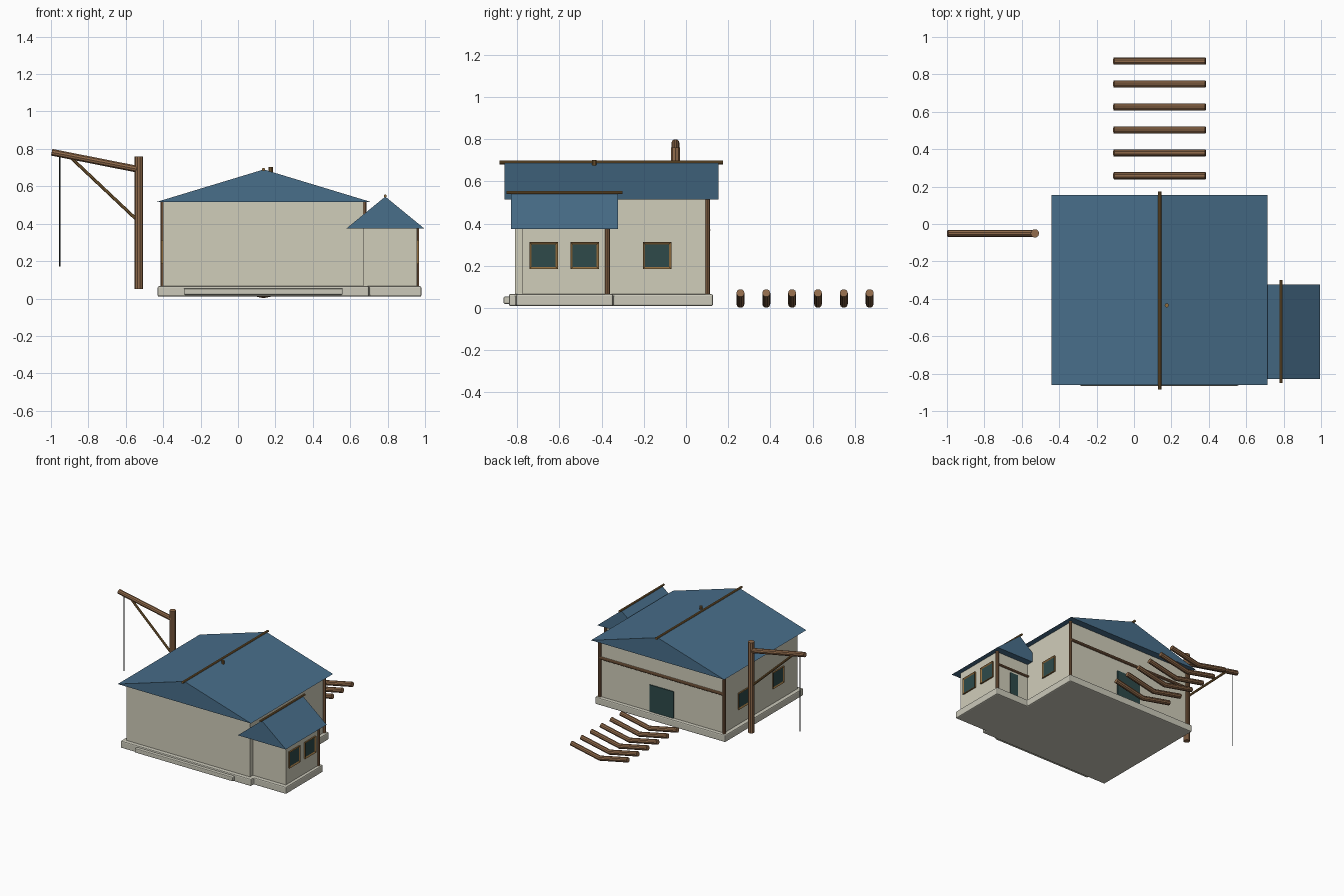
import bpy, bmesh
from mathutils import Vector

cube = bpy.data.objects.get("Cube")
if cube:
    bpy.data.objects.remove(cube, do_unlink=True)


def material(name, rgb):
    lin = [((c / 255 + 0.055) / 1.055) ** 2.4 for c in rgb] + [1]
    mat = bpy.data.materials.new(name)
    mat.use_nodes = True
    mat.diffuse_color = lin
    mat.node_tree.nodes["Principled BSDF"].inputs["Base Color"].default_value = lin
    return mat


PLASTER = material("cream plaster", (208, 205, 186))
STONE = material("pale stone", (203, 201, 186))
ROOF = material("slate blue", (72, 110, 138))
WOOD = material("brown timber", (146, 108, 76))
TRIM = material("golden timber", (142, 108, 62))
GLASS = material("dark teal", (46, 74, 74))
ROPE = material("dark rope", (36, 42, 42))


def make(name, bm, *mats):
    bmesh.ops.recalc_face_normals(bm, faces=bm.faces)
    mesh = bpy.data.meshes.new(name)
    bm.to_mesh(mesh)
    bm.free()
    for mat in mats:
        mesh.materials.append(mat)
    obj = bpy.data.objects.new(name, mesh)
    bpy.context.collection.objects.link(obj)
    return obj


def prism(name, points, direction, mat, bevel=0):
    """Extrude a closed outline along a direction."""
    bm = bmesh.new()
    face = bm.faces.new([bm.verts.new(p) for p in points])
    ext = bmesh.ops.extrude_face_region(bm, geom=[face], use_keep_orig=True)
    verts = [g for g in ext["geom"] if isinstance(g, bmesh.types.BMVert)]
    bmesh.ops.translate(bm, verts=verts, vec=direction)
    obj = make(name, bm, mat)
    if bevel:
        mod = obj.modifiers.new("soft edges", "BEVEL")
        mod.width, mod.segments = bevel, 2
    return obj


def box(name, lo, hi, mat, bevel=0):
    pts = [(lo[0], lo[1]), (hi[0], lo[1]), (hi[0], hi[1]), (lo[0], hi[1])]
    return prism(name, [(x, y, lo[2]) for x, y in pts], (0, 0, hi[2] - lo[2]), mat, bevel)


def pole(name, path, radius, mat):
    """Round timber swept along a straight or bent path."""
    curve = bpy.data.curves.new(name, "CURVE")
    curve.dimensions = "3D"
    curve.bevel_depth, curve.bevel_resolution = radius, 3
    curve.use_fill_caps = True
    spline = curve.splines.new("POLY")
    spline.points.add(len(path) - 1)
    for point, co in zip(spline.points, path):
        point.co = (*co, 1)
    curve.materials.append(mat)
    obj = bpy.data.objects.new(name, curve)
    bpy.context.collection.objects.link(obj)
    bpy.ops.object.select_all(action="DESELECT")
    obj.select_set(True)
    bpy.context.view_layer.objects.active = obj
    bpy.ops.object.convert(target="MESH")
    bpy.ops.object.shade_smooth_by_angle()


def window(name, x, y, side):
    """Framed window on a wall facing along x, with a recessed pane."""
    bm = bmesh.new()
    bmesh.ops.create_cube(bm, size=1)
    bmesh.ops.scale(bm, verts=bm.verts, vec=(0.022, 0.135, 0.128))
    bmesh.ops.translate(bm, verts=bm.verts, vec=(x, y, 0.249))
    bm.normal_update()
    outer = max(bm.faces, key=lambda f: f.normal.x * side)
    bmesh.ops.inset_region(bm, faces=[outer], thickness=0.015)
    bmesh.ops.translate(bm, verts=outer.verts, vec=(-0.007 * side, 0, 0))
    outer.material_index = 1
    make(name, bm, TRIM, GLASS)


def gable_roof(name, x0, x1, y0, y1, z0, z1):
    outline = [(x0, y0, z0), (x1, y0, z0), ((x0 + x1) / 2, y0, z1)]
    prism(name, outline, (0, y1 - y0, 0), ROOF)


# Stone base with the front ledge
base = [(-0.43, -0.84), (0.70, -0.84), (0.70, -0.805), (0.98, -0.805),
        (0.98, -0.346), (0.70, -0.346), (0.70, 0.128), (-0.43, 0.128)]
prism("stone_base", [(x, y, 0.01) for x, y in base], (0, 0, 0.056), STONE, 0.008)
box("front_ledge", (-0.29, -0.865, 0.02), (0.56, -0.83, 0.054), STONE, 0.006)

# Walls
box("main_walls", (-0.40, -0.81, 0.05), (0.672, 0.10, 0.525), PLASTER)
box("annex_walls", (0.65, -0.775, 0.05), (0.957, -0.375, 0.39), PLASTER)

# Roofs with ridge poles and the small roof vent
gable_roof("main_roof", -0.44, 0.715, -0.86, 0.155, 0.515, 0.69)
gable_roof("annex_roof", 0.58, 0.995, -0.83, -0.323, 0.375, 0.545)
pole("main_ridge_pole", [(0.137, -0.885, 0.69), (0.137, 0.175, 0.69)], 0.009, TRIM)
pole("annex_ridge_pole", [(0.787, -0.85, 0.548), (0.787, -0.30, 0.548)], 0.008, TRIM)
pole("roof_vent", [(0.175, -0.435, 0.66), (0.175, -0.435, 0.702)], 0.011, TRIM)

# Corner posts and back rails
for name, x, y, top in (("main_post_right", -0.403, 0.103, 0.52),
                        ("main_post_left", 0.675, 0.103, 0.52),
                        ("annex_post", 0.957, -0.372, 0.38)):
    pole(name, [(x, y, 0.06), (x, y, top)], 0.012, WOOD)
pole("main_back_rail", [(-0.40, 0.105, 0.37), (0.675, 0.105, 0.37)], 0.011, WOOD)
pole("annex_back_rail", [(0.67, -0.37, 0.275), (0.957, -0.37, 0.275)], 0.009, WOOD)

# Doors in the back walls
box("main_back_door", (0.035, 0.098, 0.066), (0.24, 0.107, 0.275), GLASS)
box("annex_back_door", (0.765, -0.378, 0.066), (0.835, -0.369, 0.25), GLASS)

# Windows
window("main_window_left", 0.672, -0.137, 1)
for i, y in enumerate((-0.137, -0.565)):
    window(f"main_window_right_{i + 1}", -0.40, y, -1)
for i, y in enumerate((-0.675, -0.48)):
    window(f"annex_window_{i + 1}", 0.957, y, 1)

# Hoist: mast, boom, brace and hanging rope
hoist_y = -0.05
pole("hoist_mast", [(-0.53, hoist_y, 0.05), (-0.53, hoist_y, 0.76)], 0.023, WOOD)
pole("hoist_boom", [(-0.996, hoist_y, 0.782), (-0.53, hoist_y, 0.69)], 0.019, WOOD)
pole("hoist_brace", [(-0.89, hoist_y, 0.75), (-0.54, hoist_y, 0.42)], 0.009, TRIM)
pole("hoist_rope", [(-0.953, hoist_y, 0.17), (-0.953, hoist_y, 0.77)], 0.003, ROPE)

# Bent slipway logs behind the house
for i in range(6):
    y = 0.258 + i * 0.1225
    path = [Vector((0.137 + dx, y, 0.02 + abs(dx) * 0.21)) for dx in (-0.245, 0, 0.245)]
    pole(f"slipway_log_{i + 1}", path, 0.019, WOOD)
